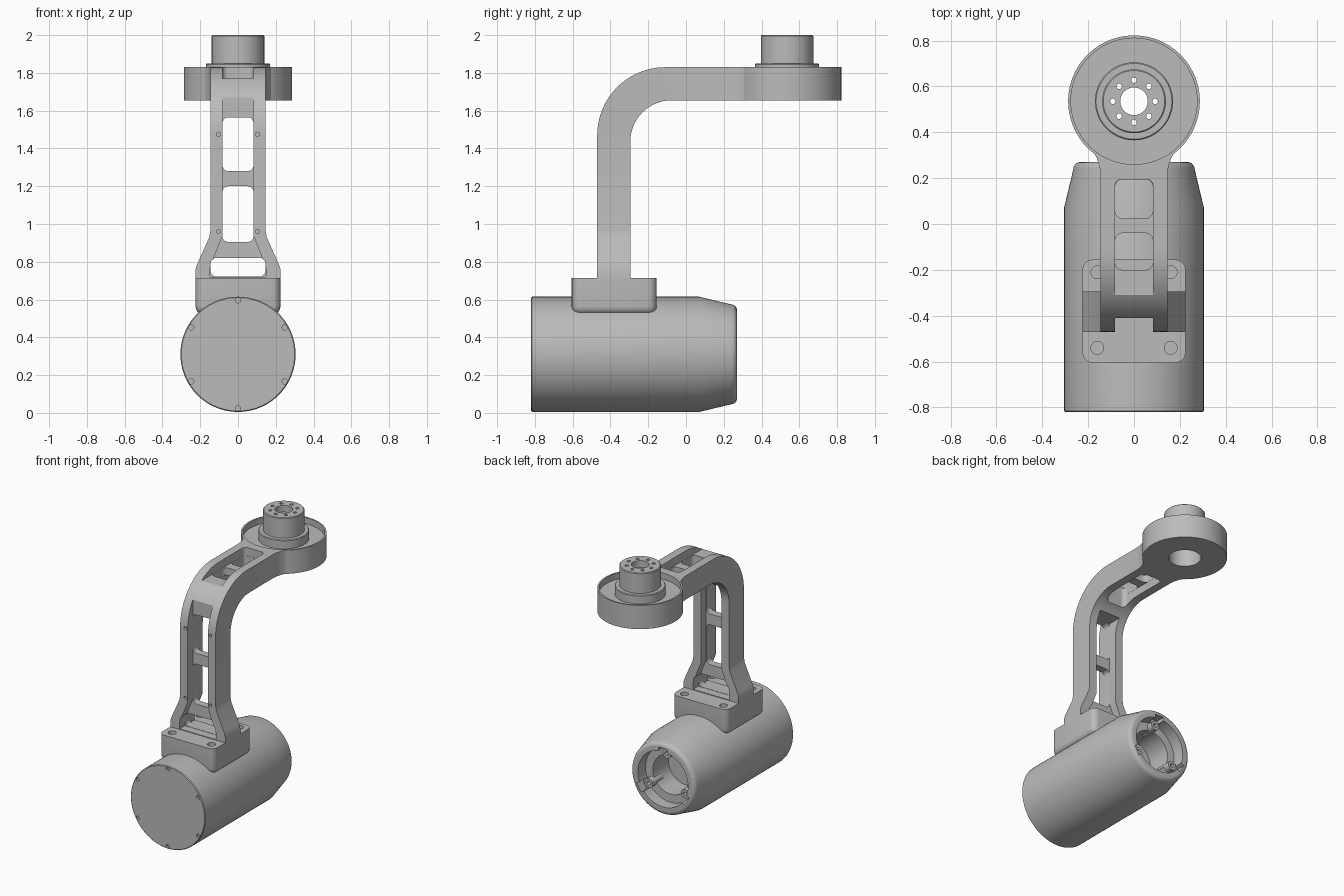
import bpy, bmesh
from math import sin, cos, pi, radians
from mathutils import Matrix, Vector

if "Cube" in bpy.data.objects:
    bpy.data.objects.remove(bpy.data.objects["Cube"])

grey = bpy.data.materials.new("satin grey")
grey.use_nodes = True
grey.diffuse_color = (0.5, 0.5, 0.5, 1)
grey.node_tree.nodes["Principled BSDF"].inputs["Base Color"].default_value = (0.5, 0.5, 0.5, 1)


def finish(name, bm):
    bmesh.ops.remove_doubles(bm, verts=bm.verts, dist=1e-5)
    bmesh.ops.recalc_face_normals(bm, faces=bm.faces)
    me = bpy.data.meshes.new(name)
    bm.to_mesh(me)
    bm.free()
    me.materials.append(grey)
    ob = bpy.data.objects.new(name, me)
    bpy.context.collection.objects.link(ob)
    return ob


def place(u, v, w, axis):
    # u, v lie in the plane across the axis, w runs along it
    return {"x": Vector((w, u, v)), "y": Vector((u, w, v)), "z": Vector((u, v, w))}[axis]


def prism(name, pts, axis, lo, hi):
    bm = bmesh.new()
    a, b = ([bm.verts.new(place(u, v, w, axis)) for u, v in pts] for w in (lo, hi))
    bm.faces.new(a)
    bm.faces.new(b)
    for i in range(len(pts)):
        j = (i + 1) % len(pts)
        bm.faces.new((a[i], a[j], b[j], b[i]))
    return finish(name, bm)


def disc(name, u, v, r, axis, lo, hi, n=24):
    return prism(name, [(u + r * cos(2 * pi * i / n), v + r * sin(2 * pi * i / n)) for i in range(n)], axis, lo, hi)


def round_rect(u0, u1, v0, v1, r, n=5):
    pts = []
    for k, (u, v) in enumerate([(u1 - r, v1 - r), (u0 + r, v1 - r), (u0 + r, v0 + r), (u1 - r, v0 + r)]):
        for i in range(n + 1):
            a = pi / 2 * (k + i / n)
            pts.append((u + r * cos(a), v + r * sin(a)))
    return pts


def lathe(name, profile, axis, cu, cv, closed=False, n=96):
    bm = bmesh.new()
    rings = [[bm.verts.new(place(cu + r * cos(2 * pi * i / n), cv + r * sin(2 * pi * i / n), w, axis))
              for i in range(n)] for r, w in profile]
    pairs = list(zip(rings, rings[1:])) + ([(rings[-1], rings[0])] if closed else [])
    for a, b in pairs:
        for i in range(n):
            j = (i + 1) % n
            bm.faces.new((a[i], a[j], b[j], b[i]))
    bmesh.ops.dissolve_degenerate(bm, dist=1e-6, edges=bm.edges)
    return finish(name, bm)


def cut(ob, cutters):
    bpy.context.view_layer.objects.active = ob
    for c in cutters:
        mod = ob.modifiers.new("cut", "BOOLEAN")
        mod.operation = "DIFFERENCE"
        mod.solver = "EXACT"
        mod.object = c
        bpy.ops.object.modifier_apply(modifier=mod.name)
        bpy.data.objects.remove(c)


# Motor housing: tapered barrel with an open, stepped rear
AX = 0.31
edge = [(0.235 + 0.03 * cos(a), 0.237 + 0.033 * sin(a)) for a in [pi / 2 * i / 5 for i in range(6)]]
housing = lathe("motor_housing", [(0, -0.82), (0.3, -0.82), (0.305, -0.815), (0.305, 0.07)] + edge +
                [(0.205, 0.27), (0.205, 0.18), (0.145, 0.18), (0.145, 0.0), (0, 0.0)], "y", 0, AX)
thirds = [radians(90 + 120 * k) for k in range(3)]
screws = [radians(90 + 60 * k) for k in range(6)]
cut(housing, [disc("hole", 0.286 * cos(a), AX + 0.286 * sin(a), 0.014, "y", -0.9, -0.805, 16) for a in screws])
notches = []
for a in thirds:
    n = prism("notch", [(0.16, -0.035), (0.228, -0.035), (0.228, 0.035), (0.16, 0.035)], "y", 0.2, 0.35)
    n.data.transform(Matrix.Translation((0, 0, AX)) @ Matrix.Rotation(-a, 4, "Y"))
    notches.append(n)
cut(housing, notches)

# Screw posts inside the open rear
for k, a in enumerate(thirds):
    u, v = 0.172 * cos(a), AX + 0.172 * sin(a)
    post = disc(f"rear_post_{k + 1}", u, v, 0.034, "y", 0.1, 0.225)
    cut(post, [disc("hole", u, v, 0.015, "y", 0.17, 0.3, 16)])

# Saddle block with counterbored bolts
bm = bmesh.new()
bmesh.ops.create_cube(bm, size=1, matrix=Matrix.Translation((0, -0.38, 0.6175)) @ Matrix.Diagonal((0.45, 0.45, 0.195, 1)))
rounded = [e for e in bm.edges if min(v.co.z for v in e.verts) < 0.6]
bmesh.ops.bevel(bm, geom=rounded, offset=0.045, segments=5, profile=0.5, affect="EDGES")
saddle = finish("saddle_block", bm)
cut(saddle, [disc("bore", x, y, 0.028, "z", 0.685, 0.8) for x in (-0.16, 0.16) for y in (-0.54, -0.21)])

# Bent arm: lofted from (inner point, outer point, half width) stations
YO, YI, ZI, ZO = -0.47, -0.295, 1.655, 1.83
stations = [((YI, z), (YO, z), w) for z, w in ((0.7, 0.225), (0.76, 0.225), (0.79, 0.215), (0.93, 0.152), (0.97, 0.145))]
for i in range(17):
    a = pi / 2 * i / 16
    stations.append(((YI + 0.22 * (1 - cos(a)), ZI - 0.22 * (1 - sin(a))),
                     (YO + 0.36 * (1 - cos(a)), ZO - 0.36 * (1 - sin(a))), 0.145))
stations += [((y, ZI), (y, ZO), w) for y, w in ((0.21, 0.145), (0.25, 0.15), (0.29, 0.163), (0.33, 0.19), (0.4, 0.2))]
bm = bmesh.new()
rings = [[bm.verts.new((x, *p)) for x, p in ((-w, i), (w, i), (w, o), (-w, o))] for i, o, w in stations]
for a, b in zip(rings, rings[1:]):
    for i in range(4):
        j = (i + 1) % 4
        bm.faces.new((a[i], a[j], b[j], b[i]))
bm.faces.new(rings[0])
bm.faces.new(rings[-1])
arm = finish("bent_arm", bm)

# Channels on both faces of the arm leave a thin web, then windows pierce it
HW, D = 0.083, 0.06


def channel(top):
    half = [(0.148, 0.72), (0.148, 0.77), (HW, 0.935), (HW, top)]
    return half + [(-x, z) for x, z in reversed(half)]


cut(arm, [
    disc("head_seat", 0, 0.535, 0.28, "z", 1.5, 2.0, 96),
    prism("front_channel", channel(1.75), "y", -0.6, YO + D),
    prism("back_channel", channel(1.565), "y", YI - D, -0.2),
    prism("top_channel", round_rect(-HW, HW, -0.5, 0.195, 0.03), "z", ZO - D, 2.0),
    prism("under_channel", round_rect(-HW, HW, -0.2, 0.195, 0.03), "z", 1.5, ZI + D),
])
W = HW - 0.001
cut(arm, [prism("window", round_rect(-w, w, a, b, 0.03), "y", -0.6, -0.2)
          for w, a, b in ((W, 1.28, 1.565), (W, 0.905, 1.2), (0.145, 0.722, 0.82))])
cut(arm, [prism("window", round_rect(-W, W, a, b, 0.03), "z", 1.5, 2.0) for a, b in ((0.025, 0.194), (-0.2, -0.04))])
cut(arm, [disc("pin_hole", x, z, 0.011, "y", -0.6, YO + 0.02, 16) for x in (-0.103, 0.103) for z in (0.96, 1.475)])

# Upper joint: rimmed dish with a collar and a hollow hub
head = lathe("upper_joint", [(0.06, 2.0), (0.134, 2.0), (0.139, 1.995), (0.139, 1.85), (0.165, 1.85), (0.17, 1.845),
                             (0.17, 1.785), (0.275, 1.785), (0.275, ZO), (0.287, ZO), (0.287, ZI),
                             (0.11, ZI), (0.11, 1.95), (0.06, 1.95)], "z", 0, 0.535, closed=True)
cut(head, [disc("hub_hole", 0.092 * cos(k * pi / 4), 0.535 + 0.092 * sin(k * pi / 4), 0.012, "z", 1.9, 2.1, 16)
           for k in range(8)])

# Smooth shading with sharp edges kept
for ob in bpy.context.scene.objects:
    ob.select_set(ob.type == "MESH")
bpy.context.view_layer.objects.active = arm
bpy.ops.object.shade_smooth_by_angle(angle=radians(25))
